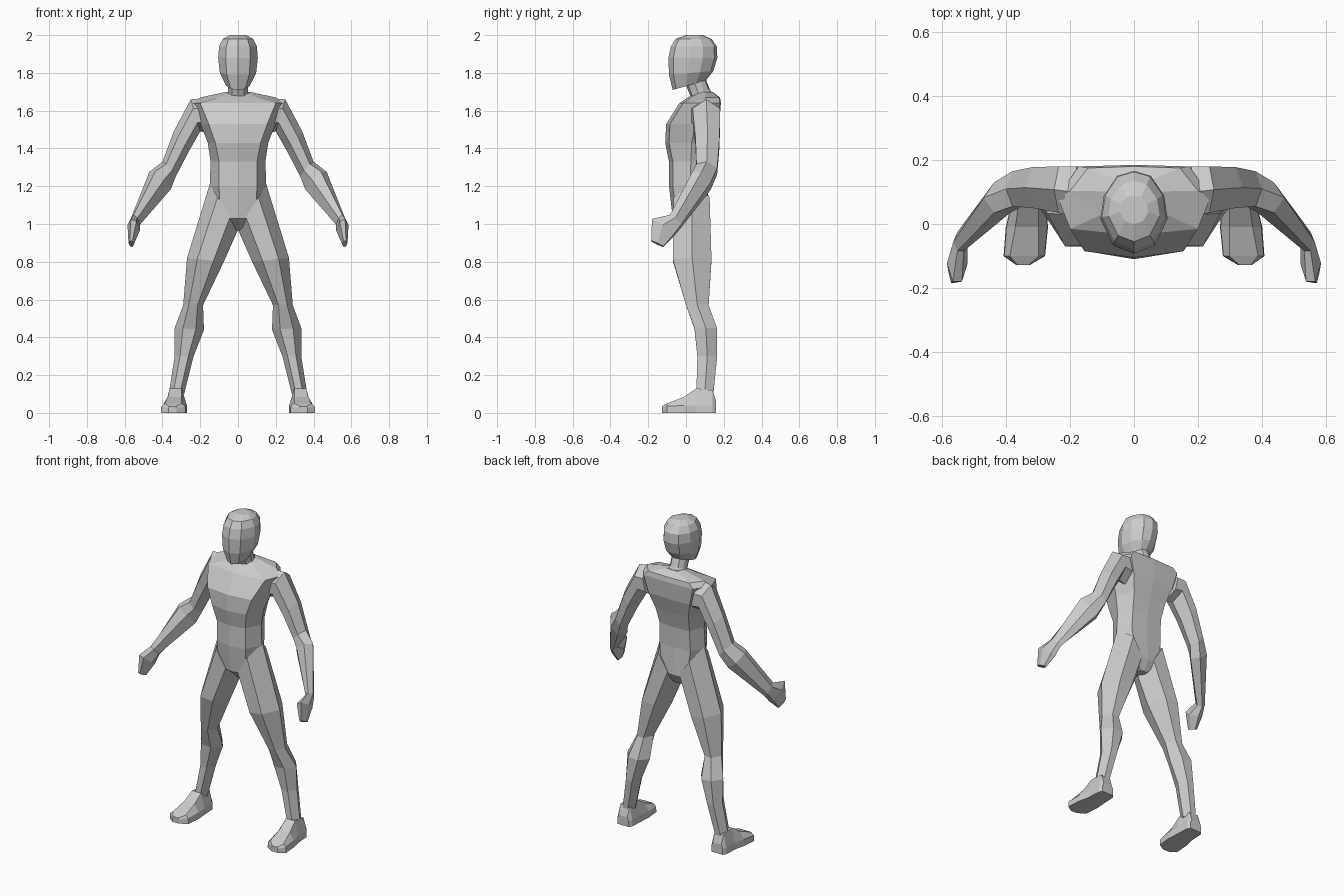
import bpy, bmesh


def loft(name, rings, mirror=False):
    """Skin a row of equal-length point rings, cap both ends, optionally mirror in x."""
    bm = bmesh.new()
    rows = [[bm.verts.new(p) for p in r] for r in rings]
    n = len(rows[0])
    for a, b in zip(rows, rows[1:]):
        for i in range(n):
            j = (i + 1) % n
            bm.faces.new((a[i], a[j], b[j], b[i]))
    bm.faces.new(rows[0])
    bm.faces.new(rows[-1])
    bmesh.ops.recalc_face_normals(bm, faces=bm.faces)
    me = bpy.data.meshes.new(name)
    bm.to_mesh(me)
    bm.free()
    ob = bpy.data.objects.new(name, me)
    bpy.context.collection.objects.link(ob)
    if mirror:
        m = ob.modifiers.new("Mirror", 'MIRROR')
        m.use_mirror_merge = False
    return ob


def symmetric(half):
    """Close a half outline (first and last points on x=0) across x."""
    return half + [(-x, y, z) for x, y, z in half[-2:0:-1]]


def body_ring(z, w, fw, yf, yb):
    ym = yf + (yb - yf) * 0.55
    return symmetric([(0, yf, z), (fw, yf + 0.02, z), (w, ym, z),
                      (w * 0.72, yb - 0.005, z), (0, yb, z)])


def head_ring(z, w, yf, yb, tilt=0):
    d = yb - yf
    half = [(0, 0), (0.62, 0.1), (1, 0.42), (0.9, 0.7), (0.5, 0.94), (0, 1)]
    return symmetric([(w * u, yf + d * v, z + tilt * (v - 0.5)) for u, v in half])


def limb_ring(xi, zi, xo, zo, yf, yb, lean=0):
    """Six-sided section from inner point to outer point; lean lifts the front."""
    ym, h = (yf + yb) / 2, (yb - yf) / 2
    pts = [(0, 0), (0.28, -1), (0.72, -1), (1, 0), (0.72, 1), (0.28, 1)]
    return [(xi + (xo - xi) * t, ym + h * s, zi + (zo - zi) * t - lean * s) for t, s in pts]


def foot_ring(y, cx, w, tw, top):
    mid = min(0.04, top * 0.7)
    return [(cx - w, y, 0), (cx + w, y, 0), (cx + w * 0.97, y, mid),
            (cx + tw, y, top), (cx - tw, y, top), (cx - w * 0.97, y, mid)]


# Torso: crotch to neck base
loft("torso", [body_ring(*r) for r in [
    (0.965, 0.03, 0.01, 0.00, 0.09),
    (1.03, 0.12, 0.095, -0.07, 0.125),
    (1.20, 0.15, 0.10, -0.09, 0.115),
    (1.33, 0.145, 0.10, -0.09, 0.12),
    (1.43, 0.16, 0.12, -0.11, 0.145),
    (1.53, 0.20, 0.155, -0.105, 0.175),
    (1.64, 0.24, 0.20, -0.035, 0.185),
    (1.67, 0.20, 0.10, 0.01, 0.18),
    (1.70, 0.06, 0.03, 0.055, 0.14)]])

# Neck, leaning forward
loft("neck", [head_ring(*r) for r in [
    (1.66, 0.07, 0.04, 0.15, 0.03),
    (1.70, 0.052, 0.02, 0.125, 0.03),
    (1.77, 0.052, -0.01, 0.10, 0.02)]])

# Head with low jaw
loft("head", [head_ring(*r) for r in [
    (1.735, 0.062, -0.07, 0.105, 0.05),
    (1.80, 0.096, -0.09, 0.145, 0.02),
    (1.88, 0.105, -0.093, 0.166),
    (1.94, 0.10, -0.08, 0.163),
    (1.98, 0.08, -0.055, 0.135),
    (2.00, 0.045, 0.0, 0.09)]])

# Arms and mitten hands
loft("arm", [limb_ring(*r) for r in [
    (0.15, 1.48, 0.19, 1.665, 0.02, 0.18),
    (0.20, 1.49, 0.25, 1.66, 0.035, 0.18),
    (0.26, 1.385, 0.34, 1.49, 0.05, 0.178),
    (0.33, 1.25, 0.40, 1.33, 0.055, 0.165, 0.01),
    (0.355, 1.185, 0.47, 1.275, 0.035, 0.13, 0.03),
    (0.52, 0.995, 0.565, 1.035, -0.085, -0.025, 0.025),
    (0.52, 0.965, 0.585, 0.995, -0.18, -0.065, 0.04),
    (0.552, 0.89, 0.58, 0.90, -0.184, -0.12, 0.015)]], mirror=True)

# Legs: hip to ankle
loft("leg", [limb_ring(*r) for r in [
    (0.0, 0.97, 0.15, 1.21, -0.065, 0.125),
    (0.075, 0.80, 0.27, 0.82, -0.07, 0.135),
    (0.185, 0.57, 0.29, 0.57, 0.0, 0.12),
    (0.18, 0.44, 0.335, 0.45, 0.045, 0.165),
    (0.235, 0.30, 0.335, 0.30, 0.06, 0.165),
    (0.285, 0.10, 0.365, 0.11, 0.055, 0.145)]], mirror=True)

# Feet: heel to toe
loft("foot", [foot_ring(*r) for r in [
    (0.16, 0.33, 0.04, 0.03, 0.06),
    (0.14, 0.33, 0.052, 0.032, 0.12),
    (0.055, 0.33, 0.056, 0.032, 0.13),
    (-0.01, 0.335, 0.066, 0.036, 0.085),
    (-0.10, 0.343, 0.065, 0.045, 0.05),
    (-0.128, 0.347, 0.022, 0.018, 0.035)]], mirror=True)
